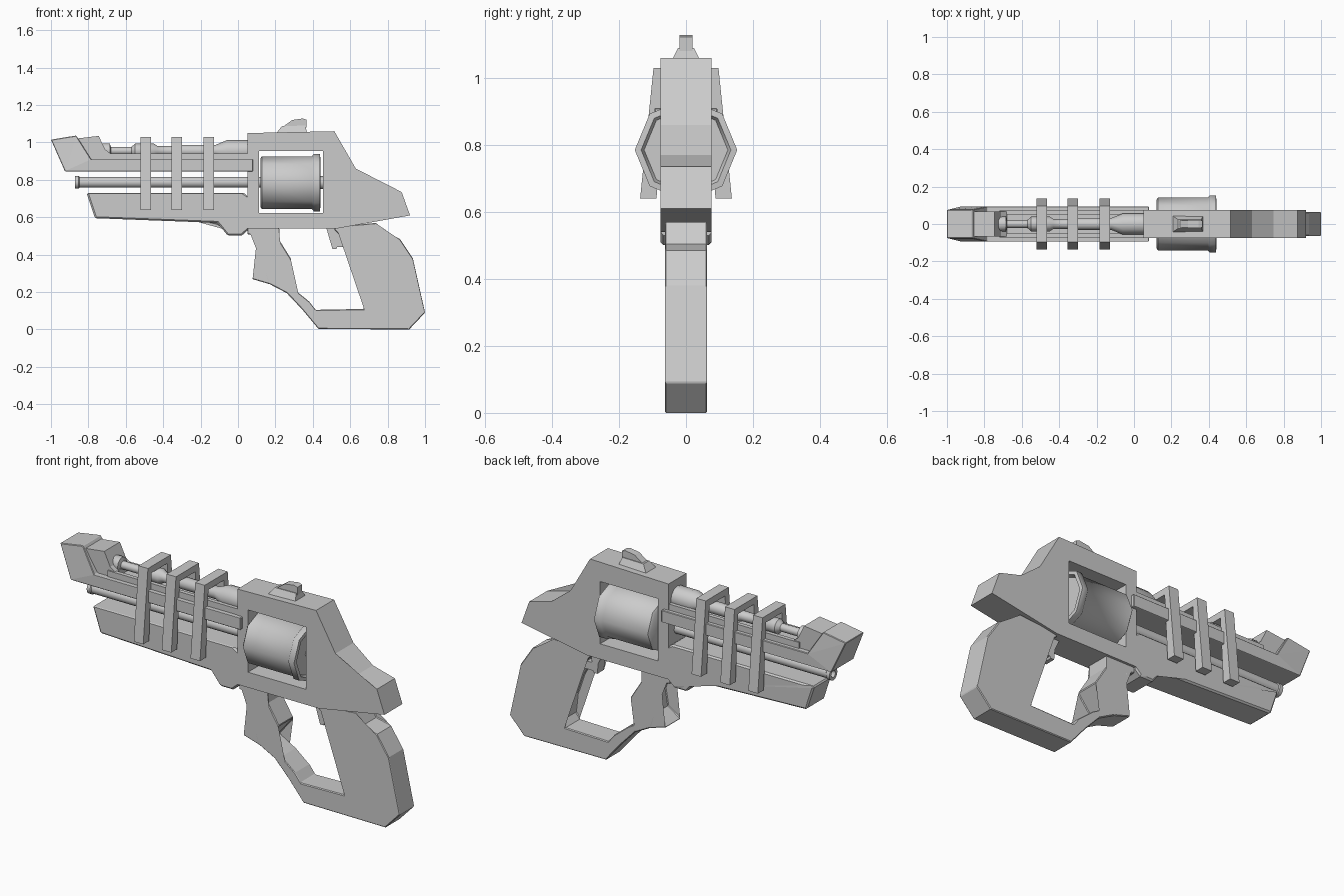
import bpy, bmesh, math


def finish(name, bm, bevel=0.0):
    bmesh.ops.recalc_face_normals(bm, faces=bm.faces)
    me = bpy.data.meshes.new(name)
    bm.to_mesh(me)
    bm.free()
    ob = bpy.data.objects.new(name, me)
    bpy.context.collection.objects.link(ob)
    if bevel:
        m = ob.modifiers.new("edge_bevel", 'BEVEL')
        m.width, m.segments, m.limit_method = bevel, 1, 'ANGLE'
        m.angle_limit = math.radians(50)
    return ob


def prism(name, pts, half, y=0.0, bevel=0.0):
    """Side profile (x, z[, own half width]) extruded across y."""
    bm = bmesh.new()
    w = [p[2] if len(p) > 2 else half for p in pts]
    a = [bm.verts.new((p[0], y - h, p[1])) for p, h in zip(pts, w)]
    b = [bm.verts.new((p[0], y + h, p[1])) for p, h in zip(pts, w)]
    n = len(pts)
    caps = [bm.faces.new(a), bm.faces.new(b[::-1])]
    for i in range(n):
        j = (i + 1) % n
        bm.faces.new((a[i], b[i], b[j], a[j]))
    bmesh.ops.triangulate(bm, faces=caps, ngon_method='EAR_CLIP')
    return finish(name, bm, bevel)


def lathe(name, profile, z, sides, angle=40):
    """Profile (x, radius) turned around an axis parallel to x."""
    bm = bmesh.new()
    rings = []
    for x, r in profile:
        rings.append([bm.verts.new((x, r * math.cos(t), z + r * math.sin(t)))
                      for t in (2 * math.pi * k / sides for k in range(sides))])
    for p, q in zip(rings, rings[1:]):
        for k in range(sides):
            m = (k + 1) % sides
            bm.faces.new((p[k], p[m], q[m], q[k]))
    bm.faces.new(rings[0])
    bm.faces.new(rings[-1])
    ob = finish(name, bm)
    bpy.ops.object.select_all(action='DESELECT')
    ob.select_set(True)
    bpy.context.view_layer.objects.active = ob
    bpy.ops.object.shade_smooth_by_angle(angle=math.radians(angle))
    return ob


# Main frame with a rectangular window cut through it
frame = prism("frame", [(0.05, 1.05), (0.515, 1.06), (0.63, 0.86), (0.745, 0.77),
                        (0.875, 0.735), (0.92, 0.61), (0.53, 0.54), (0.05, 0.54)], 0.076)
window = prism("window_cutter", [(0.112, 0.622), (0.455, 0.622), (0.455, 0.955),
                                 (0.112, 0.955)], 0.3)
window.hide_render = True
window.hide_set(True)
cut = frame.modifiers.new("window", 'BOOLEAN')
cut.operation, cut.solver, cut.object = 'DIFFERENCE', 'EXACT', window

# Eight-sided drum with a recessed rear rim
lathe("drum", [(0.12, 0.03), (0.12, 0.13), (0.128, 0.141), (0.395, 0.141), (0.405, 0.153),
               (0.438, 0.153), (0.44, 0.134), (0.422, 0.125), (0.422, 0.035),
               (0.46, 0.035)], 0.785, 8, 50)

# Grip and finger guard as one open loop
prism("grip_and_guard", [
    (0.05, 0.55), (0.05, 0.51), (0.10, 0.50), (0.145, 0.47), (0.165, 0.41), (0.15, 0.32),
    (0.075, 0.27), (0.17, 0.242), (0.26, 0.195), (0.345, 0.105), (0.43, 0.003),
    (0.915, 0.0), (1.0, 0.09), (0.935, 0.38), (0.865, 0.485), (0.775, 0.505),
    (0.74, 0.57), (0.52, 0.55), (0.515, 0.535), (0.58, 0.47), (0.645, 0.36),
    (0.683, 0.25), (0.695, 0.14), (0.67, 0.11), (0.415, 0.105), (0.38, 0.15),
    (0.30, 0.215), (0.2, 0.27), (0.285, 0.375), (0.22, 0.48), (0.22, 0.55)],
    0.063, bevel=0.004)

# Trigger
prism("trigger", [(0.47, 0.55), (0.50, 0.49), (0.505, 0.43), (0.525, 0.43), (0.53, 0.44),
                  (0.60, 0.44), (0.60, 0.475), (0.53, 0.485), (0.55, 0.55)], 0.028)

# Upper rail, front sight block and channel walls
prism("upper_rail", [(-1.0, 1.015, 0.076), (-0.865, 1.037, 0.076), (-0.785, 0.91), (0.08, 0.91),
                     (0.08, 0.845), (-0.925, 0.845)], 0.094, bevel=0.003)
prism("front_sight_block", [(-0.87, 1.02), (-0.745, 1.035), (-0.71, 0.962), (-0.68, 0.94),
                            (-0.68, 0.90), (-0.87, 0.90)], 0.066)
for s in (-1, 1):
    prism("channel_wall", [(-0.72, 0.942), (0.06, 0.942), (0.06, 0.90), (-0.72, 0.90)],
          0.011, y=s * 0.062)

# Stepped rod lying in the channel, and the tube below the rail
lathe("top_rod", [(-0.74, 0.03), (-0.725, 0.04), (-0.685, 0.04), (-0.68, 0.021), (-0.57, 0.021),
                  (-0.55, 0.039), (-0.45, 0.039), (-0.43, 0.026), (-0.34, 0.026), (-0.33, 0.032),
                  (-0.12, 0.032), (-0.06, 0.057), (0.06, 0.057)], 0.955, 12)
lathe("lower_tube", [(-0.75, 0.018), (-0.872, 0.018), (-0.872, 0.034), (-0.852, 0.034),
                     (-0.848, 0.029), (0.125, 0.029)], 0.787, 16)

# Under-barrel body
prism("under_barrel", [(-0.81, 0.73), (0.03, 0.73), (0.052, 0.715), (0.052, 0.53), (0.02, 0.502),
                       (-0.055, 0.502), (-0.11, 0.57), (-0.765, 0.595)], 0.076, bevel=0.008)

# Three clamp bands shaped like an upside-down U with splayed legs
section = [(0.137, 0.64), (0.097, 1.03), (-0.097, 1.03), (-0.137, 0.64),
           (-0.088, 0.64), (-0.066, 0.995), (0.066, 0.995), (0.088, 0.64)]
for x in (-0.493, -0.327, -0.157):
    bm = bmesh.new()
    f = bm.faces.new([bm.verts.new((x - 0.028, y, z)) for y, z in section])
    ext = bmesh.ops.extrude_face_region(bm, geom=[f], use_keep_orig=True)
    bmesh.ops.translate(bm, vec=(0.056, 0, 0),
                        verts=[g for g in ext["geom"] if isinstance(g, bmesh.types.BMVert)])
    finish("clamp_band", bm)

# Rear sight: tapered base and upright blade
prism("rear_sight_base", [(0.205, 1.05, 0.044), (0.235, 1.088, 0.024), (0.36, 1.09, 0.024),
                          (0.37, 1.05, 0.044)], 0.044)
prism("rear_sight_blade", [(0.235, 1.08), (0.29, 1.12), (0.345, 1.128), (0.365, 1.122),
                           (0.365, 1.08)], 0.02)
